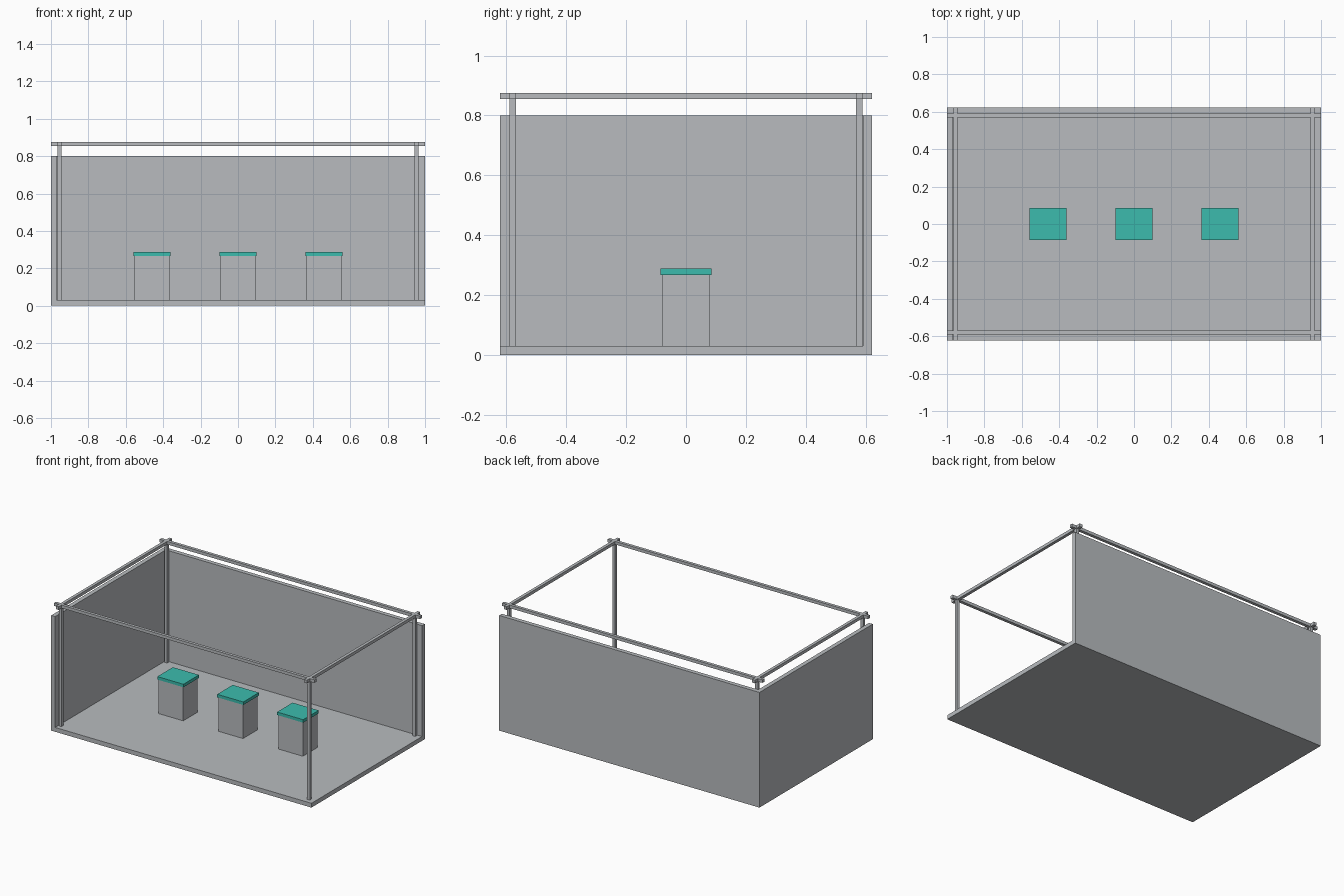
import bpy

if "Cube" in bpy.data.objects:
    bpy.data.objects.remove(bpy.data.objects["Cube"])


def material(name, rgb):
    m = bpy.data.materials.new(name)
    m.diffuse_color = (*rgb, 1.0)
    m.use_nodes = True
    m.node_tree.nodes["Principled BSDF"].inputs["Base Color"].default_value = m.diffuse_color
    return m


GREY = material("light grey", (0.48, 0.50, 0.52))
TEAL = material("teal", (0.045, 0.50, 0.42))


def box(name, lo, hi, mat):
    bpy.ops.mesh.primitive_cube_add(
        size=1, location=[(a + b) / 2 for a, b in zip(lo, hi)])
    ob = bpy.context.object
    ob.name = name
    ob.scale = [b - a for a, b in zip(lo, hi)]
    bpy.ops.object.transform_apply(location=False, rotation=False, scale=True)
    ob.data.materials.append(mat)
    return ob


W, D = 1.0, 0.622          # half width and half depth
T = 0.03                   # panel thickness
PX, PY, R = 0.954, 0.579, 0.0105   # frame centre lines and half bar width
RAIL_Z0, RAIL_Z1 = 0.854, 0.875

# Floor and two walls
box("floor", (-W, -D, 0), (W, D, T), GREY)
box("back_wall", (-W, D - T, T), (W, D, 0.8), GREY)
box("left_wall", (-W, -D, T), (-W + T, D - T, 0.8), GREY)

# Square posts and overhead rails
for sx, side in ((-1, "left"), (1, "right")):
    x = sx * PX
    for sy, end in ((-1, "front"), (1, "back")):
        y = sy * PY
        box(f"{end}_{side}_post", (x - R, y - R, T), (x + R, y + R, RAIL_Z1), GREY)
    box(f"{side}_rail", (x - R, -D, RAIL_Z0), (x + R, D, RAIL_Z1), GREY)
for sy, end in ((-1, "front"), (1, "back")):
    y = sy * PY
    box(f"{end}_rail", (-W, y - R, RAIL_Z0), (W, y + R, RAIL_Z1), GREY)

# Three display plinths with coloured tops
for x, side in ((-0.46, "left"), (0, "middle"), (0.46, "right")):
    box(f"{side}_plinth", (x - 0.094, -0.079, T), (x + 0.094, 0.079, 0.267), GREY)
    box(f"{side}_plinth_top", (x - 0.1, -0.085, 0.267), (x + 0.1, 0.085, 0.288), TEAL)
